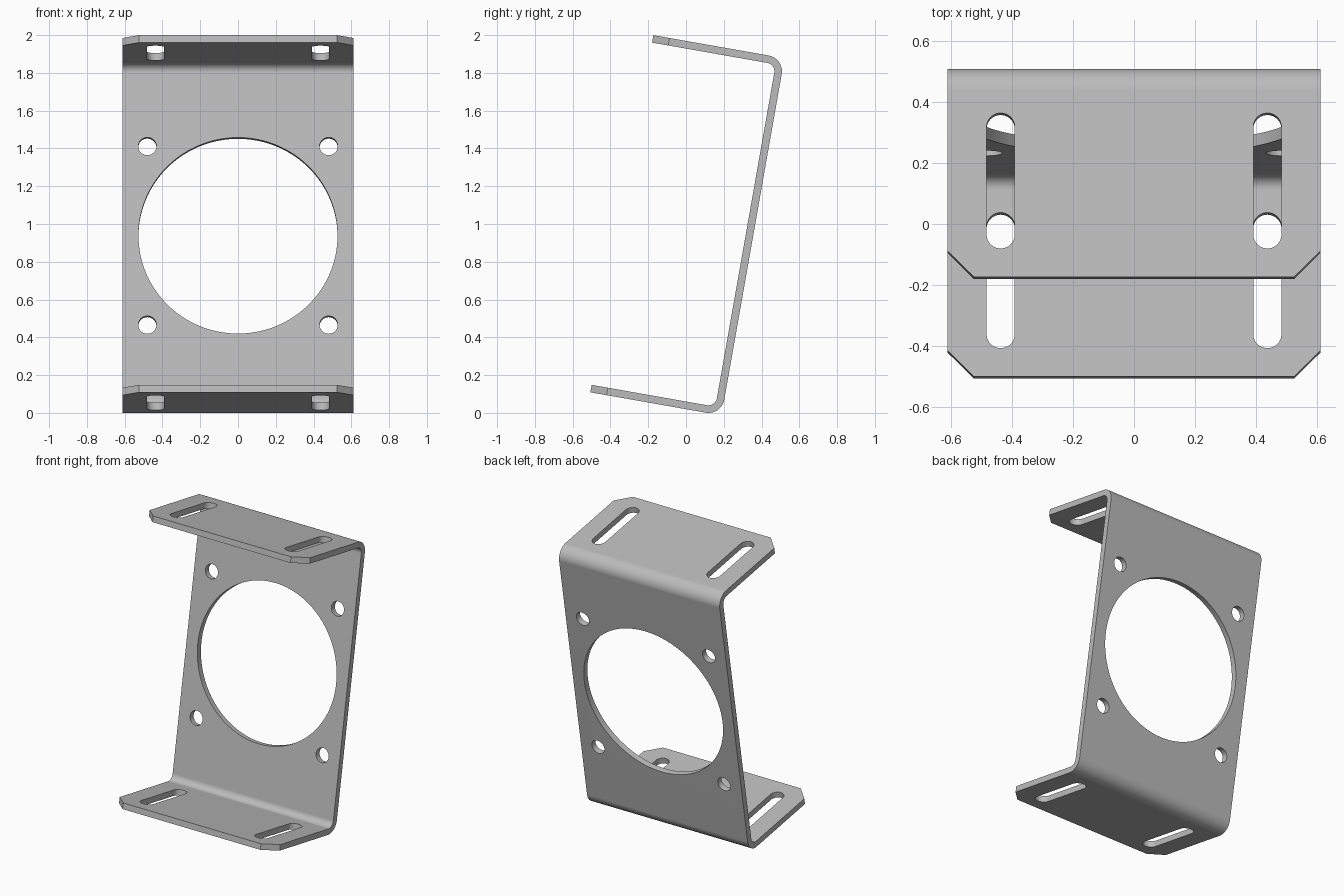
import bpy, bmesh, math
from mathutils import Matrix, Vector

# Remove the default object
cube = bpy.data.objects.get("Cube")
if cube:
    bpy.data.objects.remove(cube, do_unlink=True)

WIDTH, HEIGHT, DEPTH = 1.224, 1.92, 0.705
THICK, BEND, CHAMFER = 0.04, 0.085, 0.087
TILT = math.radians(-10)

steel = bpy.data.materials.new("plain_grey_steel")
steel.use_nodes = True
GREY = (0.5, 0.5, 0.5, 1)
steel.diffuse_color = GREY
steel.node_tree.nodes["Principled BSDF"].inputs["Base Color"].default_value = GREY


def make_object(name, bm):
    bmesh.ops.recalc_face_normals(bm, faces=bm.faces[:])
    mesh = bpy.data.meshes.new(name)
    bm.to_mesh(mesh)
    bm.free()
    obj = bpy.data.objects.new(name, mesh)
    bpy.context.collection.objects.link(obj)
    mesh.materials.append(steel)
    return obj


def bend(radius, z, start, end, steps=12):
    """Arc of the sheet profile around a bend centre."""
    for i in range(steps + 1):
        a = math.radians(start + (end - start) * i / steps)
        yield Vector((0, -BEND + radius * math.cos(a), z + radius * math.sin(a)))


def prism(points, direction):
    """Closed outline pushed along a direction."""
    bm = bmesh.new()
    face = bm.faces.new([bm.verts.new(p) for p in points])
    top = bmesh.ops.extrude_face_region(bm, geom=[face])["geom"]
    bmesh.ops.translate(bm, verts=[g for g in top if isinstance(g, bmesh.types.BMVert)],
                        vec=direction)
    return bm


def slot_cutter(x, y0, y1, radius, z, height):
    """Round-ended slot, upright."""
    points = []
    for cy, start in ((y1 - radius, 0), (y0 + radius, math.pi)):
        for i in range(25):
            a = start + math.pi * i / 24
            points.append((x + radius * math.cos(a), cy + radius * math.sin(a), z))
    return make_object("slot_cutter", prism(points, (0, 0, height)))


def hole_cutter(x, z, radius, sides):
    """Round hole through the web."""
    bm = bmesh.new()
    place = Matrix.Translation((x, 0, z)) @ Matrix.Rotation(math.pi / 2, 4, 'X')
    bmesh.ops.create_cone(bm, cap_ends=True, segments=sides, radius1=radius,
                          radius2=radius, depth=0.3, matrix=place)
    return make_object("hole_cutter", bm)


# Bent sheet: two flanges joined by a web
low, high, inner = BEND, HEIGHT - BEND, BEND - THICK
profile = [Vector((0, -DEPTH, 0)), *bend(BEND, low, -90, 0), *bend(BEND, high, 0, 90),
           Vector((0, -DEPTH, HEIGHT)), Vector((0, -DEPTH, HEIGHT - THICK)),
           *bend(inner, high, 90, 0), *bend(inner, low, 0, -90),
           Vector((0, -DEPTH, THICK))]
bm = prism([p - Vector((WIDTH / 2, 0, 0)) for p in profile], (WIDTH, 0, 0))

# Clipped flange corners
corners = [e for e in bm.edges
           if all(v.co.y < -DEPTH + 0.001 for v in e.verts)
           and abs(e.verts[0].co.x - e.verts[1].co.x) < 0.001]
bmesh.ops.bevel(bm, geom=corners, offset=CHAMFER, segments=1, affect='EDGES')
bracket = make_object("mounting_bracket", bm)

# Centre opening, four screw holes and four slots
middle = HEIGHT / 2
cutters = [hole_cutter(0, middle, 0.527, 128)]
for side in (-1, 1):
    for dz in (-0.48, 0.48):
        cutters.append(hole_cutter(side * 0.48, middle + dz, 0.048, 48))
    for z in (-0.1, HEIGHT - 0.14):
        cutters.append(slot_cutter(side * 0.437, -0.611, -0.16, 0.046, z, 0.24))

bpy.context.view_layer.objects.active = bracket
for cutter in cutters:
    mod = bracket.modifiers.new("cut", 'BOOLEAN')
    mod.operation, mod.solver, mod.object = 'DIFFERENCE', 'EXACT', cutter
    bpy.ops.object.modifier_apply(modifier=mod.name)
    bpy.data.objects.remove(cutter, do_unlink=True)

# Smooth bends and holes, crisp sheet edges
bpy.ops.object.select_all(action='DESELECT')
bracket.select_set(True)
bpy.ops.object.shade_smooth_by_angle(angle=math.radians(30))
weighted = bracket.modifiers.new("flat_sheet_normals", 'WEIGHTED_NORMAL')
weighted.keep_sharp = True

# Lean the bracket back
bracket.data.transform(Matrix.Translation((0, 0.188, -0.0135)) @ Matrix.Rotation(TILT, 4, 'X'))
